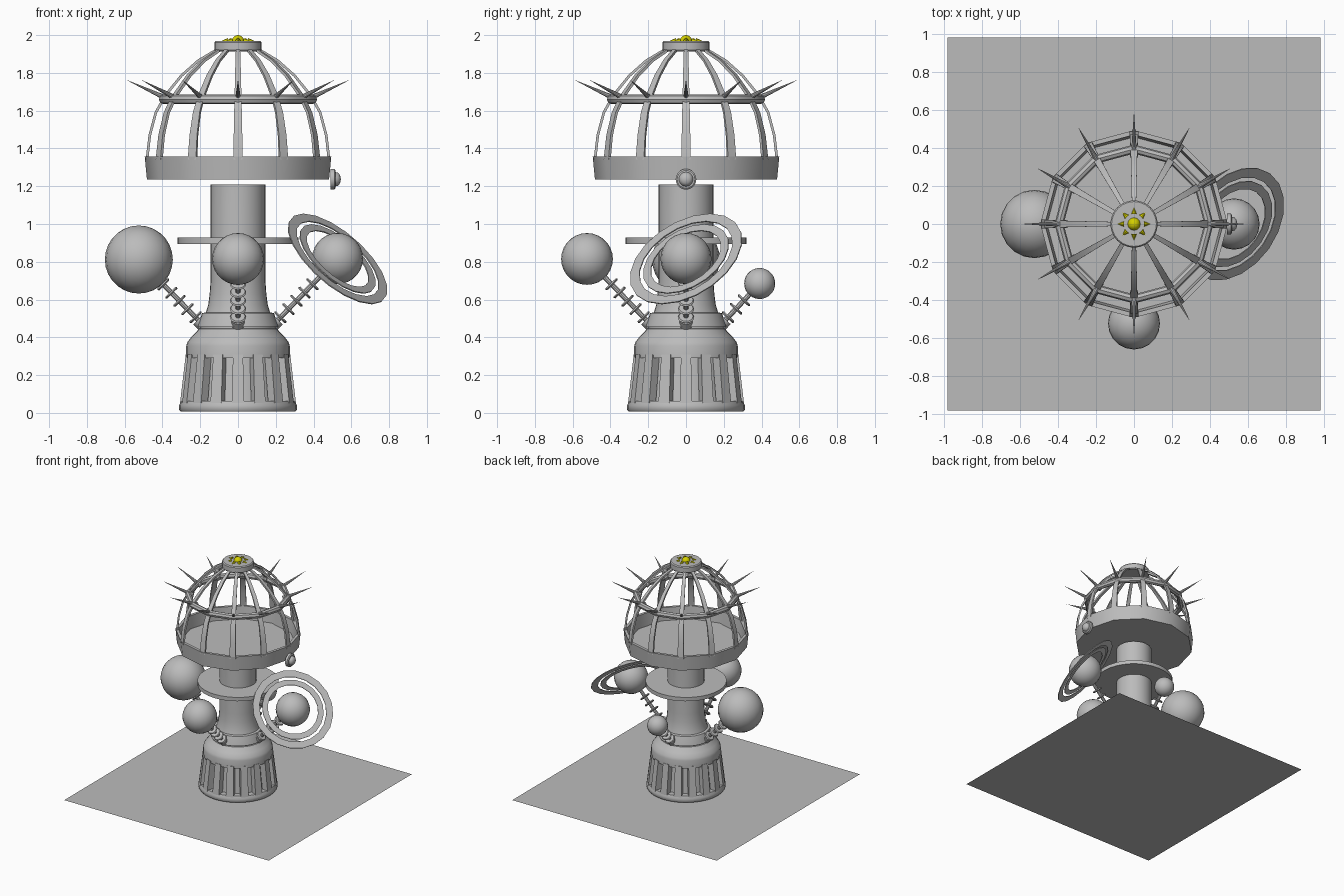
import bpy, bmesh, math
from mathutils import Matrix, Vector

if "Cube" in bpy.data.objects:
    bpy.data.objects.remove(bpy.data.objects["Cube"])


def material(name, rgb):
    m = bpy.data.materials.new(name)
    m.diffuse_color = (*rgb, 1)
    m.use_nodes = True
    m.node_tree.nodes["Principled BSDF"].inputs["Base Color"].default_value = m.diffuse_color
    return m


GREY = material("plain grey", (0.5, 0.5, 0.5))
YELLOW = material("sun yellow", (0.65, 0.62, 0.0))


def finish(name, bm, mat=GREY, angle=35):
    bmesh.ops.remove_doubles(bm, verts=bm.verts, dist=1e-5)
    bmesh.ops.recalc_face_normals(bm, faces=bm.faces)
    me = bpy.data.meshes.new(name)
    bm.to_mesh(me)
    bm.free()
    me.materials.append(mat)
    me.shade_smooth()
    me.set_sharp_from_angle(angle=math.radians(angle))
    ob = bpy.data.objects.new(name, me)
    bpy.context.collection.objects.link(ob)
    return ob


def place(ob, pos, direction):
    ob.matrix_world = (Matrix.Translation(pos) @
                       Vector(direction).to_track_quat('Z', 'Y').to_matrix().to_4x4())
    return ob


def lathe(name, prof, segs=32, mat=GREY, loop=False):
    """Revolve (radius, height) points about z."""
    bm = bmesh.new()
    rings = [[bm.verts.new((r * math.cos(2 * math.pi * i / segs),
                            r * math.sin(2 * math.pi * i / segs), z))
              for i in range(segs)] for r, z in prof]
    if loop:
        rings.append(rings[0])
    for a, b in zip(rings, rings[1:]):
        for i in range(segs):
            j = (i + 1) % segs
            bm.faces.new((a[i], a[j], b[j], b[i]))
    return finish(name, bm, mat)


def bar(name, path, w0, w1, t):
    """Rectangular bar following (radius, height) points, width tapering w0 to w1."""
    bm = bmesh.new()
    rings = []
    n = len(path)
    for i, (r, z) in enumerate(path):
        a, b = path[max(i - 1, 0)], path[min(i + 1, n - 1)]
        d = Vector((b[0] - a[0], 0, b[1] - a[1])).normalized()
        nrm = Vector((d.z, 0, -d.x)) * t / 2
        side = Vector((0, 1, 0)) * (w0 + (w1 - w0) * i / (n - 1)) / 2
        p = Vector((r, 0, z))
        rings.append([bm.verts.new(p + q) for q in
                      (nrm + side, nrm - side, -nrm - side, -nrm + side)])
    for a, b in zip(rings, rings[1:]):
        for i in range(4):
            j = (i + 1) % 4
            bm.faces.new((a[i], a[j], b[j], b[i]))
    bm.faces.new(rings[0])
    bm.faces.new(rings[-1])
    return finish(name, bm)


def ball(name, pos, r, mat=GREY, u=20, v=14):
    bm = bmesh.new()
    bmesh.ops.create_uvsphere(bm, u_segments=u, v_segments=v, radius=r)
    ob = finish(name, bm, mat, 60)
    ob.location = pos
    return ob


def around(ob, count):
    """Repeat an object evenly about the z axis."""
    base = ob.matrix_world.copy()
    for k in range(1, count):
        c = ob.copy()
        c.matrix_world = Matrix.Rotation(2 * math.pi * k / count, 4, 'Z') @ base
        bpy.context.collection.objects.link(c)


# Square plate under the model
bm = bmesh.new()
bmesh.ops.create_grid(bm, x_segments=1, y_segments=1, size=0.982)
finish("floor_plate", bm)

# Base: foot ring, core, slotted cage, shoulder
lathe("foot_ring", [(0, .008), (.305, .008), (.312, .018), (.312, .04), (.302, .062),
                    (.22, .062)])
lathe("base_core", [(.25, .05), (.225, .31)])
around(bar("cage_strut", [(.282, .05), (.252, .305)], .062, .054, .05), 16)
lathe("shoulder", [(.2, .29), (.274, .29), (.274, .355), (.268, .375), (.245, .405),
                   (.215, .435), (.208, .445), (.2, .447), (.2, .458)])

# Column with flared collar, and the disc around it
lathe("column", [(.19, .455), (.215, .456), (.213, .465), (.19, .528), (.17, .532),
                 (.158, .57), (.15, .63), (.145, .7), (.145, 1.21), (0, 1.21)])
lathe("column_disc", [(.14, .895), (.32, .895), (.32, .928), (.14, .928)])

# Planets on ribbed arms: name, direction, distance, height, radius
planets = [("large_planet", (-1, 0), .525, .812, .18),
           ("ringed_planet", (1, 0), .527, .817, .135),
           ("front_planet", (0, -1), .524, .815, .137),
           ("small_planet", (0, 1), .39, .685, .082)]
for name, (dx, dy), dist, z, r in planets:
    end = Vector((dx * dist, dy * dist, z))
    start = Vector((dx * .17, dy * .17, .45))
    d = (end - start).normalized()
    length = (end - start).length
    ball(name, end, r)
    place(lathe(name + "_arm", [(.014, 0), (.014, length)], 10), start, d)
    place(lathe(name + "_socket", [(.035, .02), (.035, .06), (0, .06)], 16), start, d)
    s = .078
    while s < length - r + .005:
        place(lathe(name + "_arm_disc", [(0, -.007), (.037, -.007), (.043, 0),
                                         (.037, .007), (0, .007)], 16), start + d * s, d)
        s += .061

# Tilted flat rings
for name, a, b in (("outer_planet_ring", .272, .327), ("inner_planet_ring", .205, .25)):
    place(lathe(name, [(a, -.003), (b, -.003), (b, .003), (a, .003)], 20, loop=True),
          (.527, 0, .815), (.596, -.42, .684))

# Dome: twelve-sided tray, ribs, band, spikes and cap
lathe("dome_tray", [(0, 1.235), (.482, 1.235), (.494, 1.358), (.47, 1.358),
                    (.458, 1.25), (0, 1.25)], 12)
around(bar("dome_rib", [(.482, 1.34), (.467, 1.47), (.435, 1.59), (.385, 1.68),
                        (.30, 1.785), (.21, 1.865), (.10, 1.93)], .05, .022, .014), 12)
lathe("dome_band", [(.395 + .024 * math.cos(k * math.pi / 4),
                     1.66 + .026 * math.sin(k * math.pi / 4)) for k in range(8)],
      12, loop=True)
around(place(lathe("dome_spike", [(0, 0), (.02, 0), (.02, .02), (.015, .025), (0, .262)], 10),
             (.357, 0, 1.655), (.238, 0, .11)), 12)
lathe("dome_cap", [(0, 1.914), (.12, 1.914), (.125, 1.92), (.125, 1.962), (.118, 1.97),
                   (0, 1.97)], 24)

# Sun ornament on the cap
ball("sun_centre", (0, 0, 1.966), .034, YELLOW, 16, 10)
around(place(lathe("sun_ray", [(0, 0), (.014, 0), (0, .032)], 8, YELLOW),
             (.054, 0, 1.97), (1, 0, 0)), 8)

# Round lamp on the side of the tray
place(lathe("side_lamp", [(0, 0), (.055, 0), (.055, .02), (.047, .026), (.038, .026),
                          (.034, .04), (.022, .05), (0, .055)], 20),
      (.49, 0, 1.237), (1, 0, 0))
